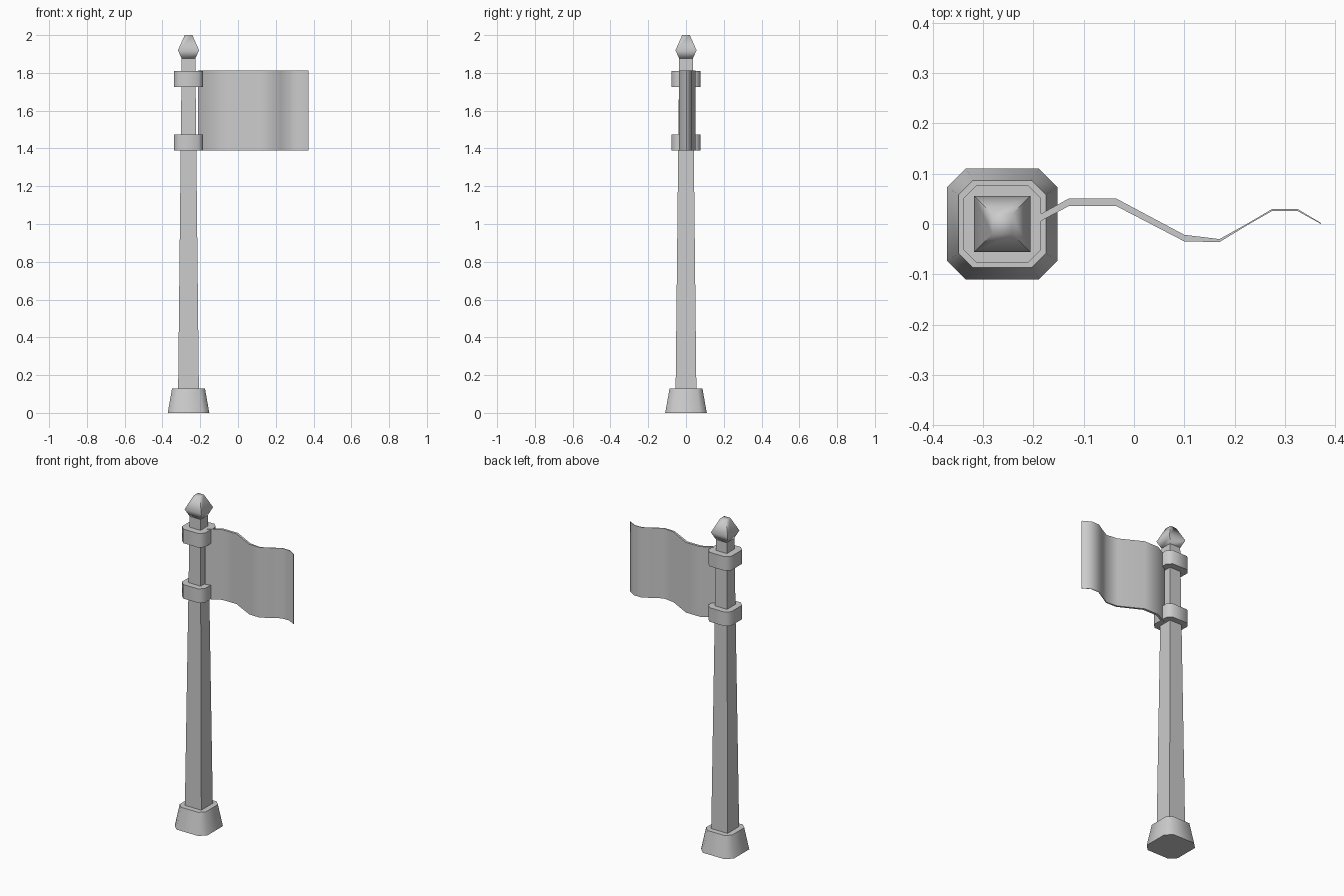
import bpy, bmesh, math

if "Cube" in bpy.data.objects:
    bpy.data.objects.remove(bpy.data.objects["Cube"])

POLE_X = -0.262

grey = bpy.data.materials.new("plain grey")
grey.diffuse_color = (0.6, 0.6, 0.6, 1)
grey.use_nodes = True
grey.node_tree.nodes["Principled BSDF"].inputs["Base Color"].default_value = grey.diffuse_color


def finish(name, bm, angle):
    bmesh.ops.recalc_face_normals(bm, faces=bm.faces)
    mesh = bpy.data.meshes.new(name)
    bm.to_mesh(mesh)
    bm.free()
    mesh.materials.append(grey)
    obj = bpy.data.objects.new(name, mesh)
    bpy.context.collection.objects.link(obj)
    bpy.ops.object.select_all(action='DESELECT')
    bpy.context.view_layer.objects.active = obj
    obj.select_set(True)
    bpy.ops.object.shade_smooth_by_angle(angle=math.radians(angle))
    return obj


def outline(half, cut):
    """Square outline, with chamfered corners when cut is above zero."""
    if cut == 0:
        return [(-half, -half), (half, -half), (half, half), (-half, half)]
    a, b = half, half - cut
    return [(-b, -a), (b, -a), (a, -b), (a, b), (b, a), (-b, a), (-a, b), (-a, -b)]


def loft(name, levels, angle):
    """Stack outlines given as (z, half width, corner cut)."""
    bm = bmesh.new()
    rings = [[bm.verts.new((POLE_X + x, y, z)) for x, y in outline(h, c)]
             for z, h, c in levels]
    n = len(rings[0])
    for low, high in zip(rings, rings[1:]):
        for i in range(n):
            j = (i + 1) % n
            bm.faces.new((low[i], low[j], high[j], high[i]))
    bm.faces.new(rings[0][::-1])
    bm.faces.new(rings[-1])
    return finish(name, bm, angle)


# Foot, tapered post and pointed finial
loft("base", [(0, 0.11, 0.037), (0.13, 0.087, 0.029)], 50)
loft("pole", [(0.12, 0.055, 0), (1.88, 0.036, 0)], 30)
loft("finial", [(1.875, 0.036, 0), (1.92, 0.056, 0), (2.0, 0.02, 0)], 70)

# Two bands holding the flag
for name, z in (("lower_band", 1.39), ("upper_band", 1.725)):
    loft(name, [(z, 0.077, 0.026), (z + 0.085, 0.077, 0.026)], 50)

# Waving flag, thinning towards its free end: (x, y, thickness)
path = [(-0.213, -0.002, 0.014), (-0.13, 0.043, 0.015), (-0.035, 0.043, 0.015),
        (0.10, -0.028, 0.013), (0.17, -0.033, 0.006), (0.225, -0.001, 0.003),
        (0.275, 0.028, 0.004), (0.325, 0.028, 0.004), (0.372, 0.001, 0.002)]
bm = bmesh.new()
sections = []
for x, y, t in path:
    sections.append([bm.verts.new((x, y + s * t / 2, z))
                     for s, z in ((-1, 1.388), (1, 1.388), (1, 1.812), (-1, 1.812))])
for a, b in zip(sections, sections[1:]):
    for i in range(4):
        j = (i + 1) % 4
        bm.faces.new((a[i], a[j], b[j], b[i]))
bm.faces.new(sections[0][::-1])
bm.faces.new(sections[-1])
finish("flag", bm, 60)
